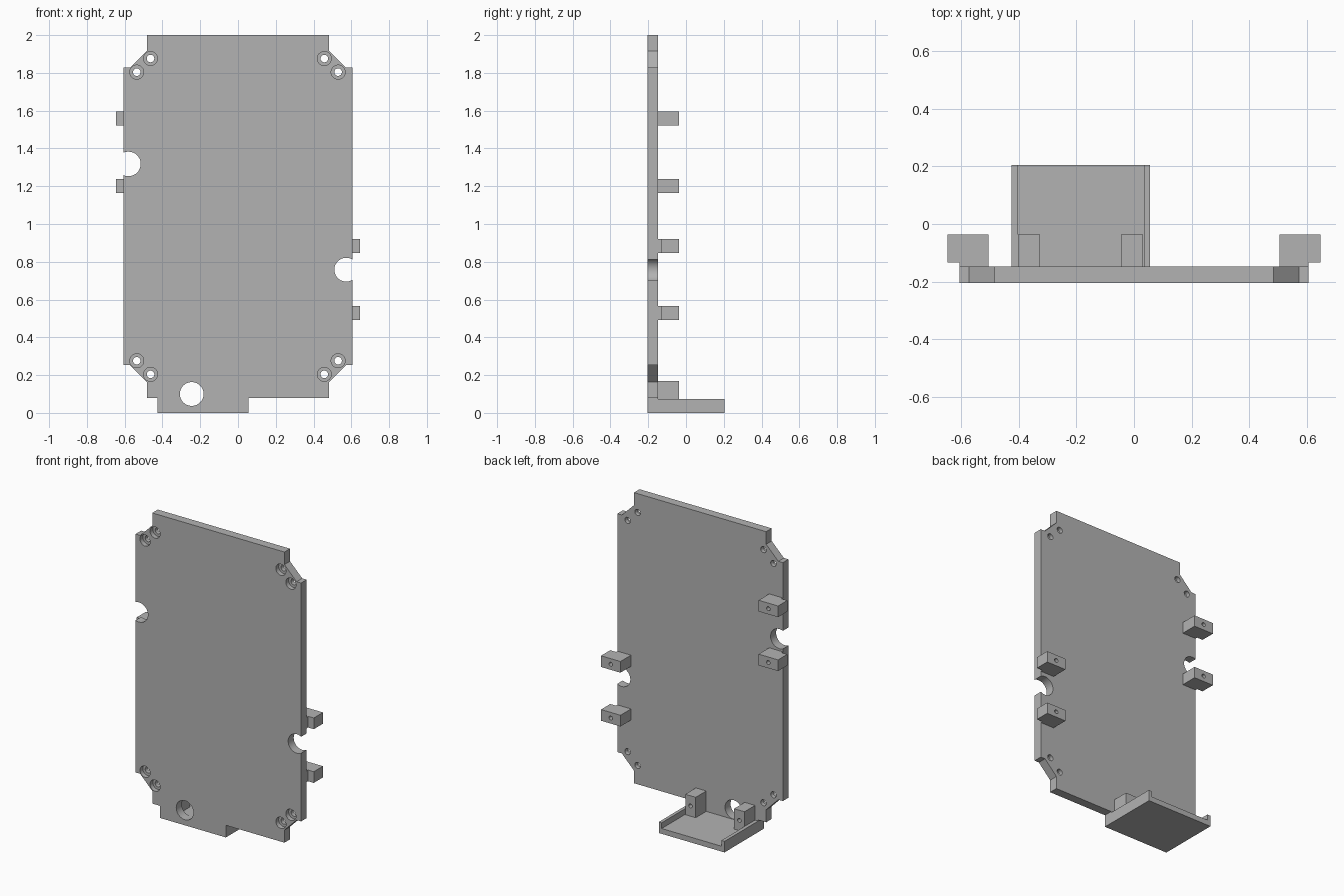
import bpy, bmesh, math
from mathutils import Matrix, Vector

cube = bpy.data.objects.get("Cube")
if cube:
    bpy.data.objects.remove(cube, do_unlink=True)

grey = bpy.data.materials.new("light grey plastic")
grey.use_nodes = True
grey.diffuse_color = (0.45, 0.45, 0.45, 1)
grey.node_tree.nodes["Principled BSDF"].inputs["Base Color"].default_value = (0.45, 0.45, 0.45, 1)

FRONT, BACK = -0.205, -0.147


def finish(name, bm):
    bmesh.ops.recalc_face_normals(bm, faces=bm.faces)
    mesh = bpy.data.meshes.new(name)
    bm.to_mesh(mesh)
    bm.free()
    obj = bpy.data.objects.new(name, mesh)
    bpy.context.collection.objects.link(obj)
    mesh.materials.append(grey)
    return obj


def prism(name, points, axis, start, end):
    """Extrude a closed outline along y (outline in x, z) or z (outline in x, y)."""
    bm = bmesh.new()
    verts = [bm.verts.new((a, start, b) if axis == "y" else (a, b, start)) for a, b in points]
    face = bm.faces.new(verts)
    grown = bmesh.ops.extrude_face_region(bm, geom=[face])["geom"]
    shift = Vector((0, end - start, 0)) if axis == "y" else Vector((0, 0, end - start))
    bmesh.ops.translate(bm, vec=shift, verts=[v for v in grown if isinstance(v, bmesh.types.BMVert)])
    return finish(name, bm)


def drill(obj, holes):
    """Cut round holes running along y: (x, z, radius, y start, y end)."""
    for x, z, radius, start, end in holes:
        bm = bmesh.new()
        place = Matrix.Translation((x, (start + end) / 2, z)) @ Matrix.Rotation(math.pi / 2, 4, "X")
        bmesh.ops.create_cone(bm, cap_ends=True, segments=40, radius1=radius, radius2=radius,
                              depth=end - start, matrix=place)
        cutter = finish("hole_cutter", bm)
        cutter.hide_render = True
        mod = obj.modifiers.new("hole", "BOOLEAN")
        mod.operation, mod.solver, mod.object = "DIFFERENCE", "EXACT", cutter
        bpy.ops.object.select_all(action="DESELECT")
        bpy.context.view_layer.objects.active = obj
        obj.select_set(True)
        bpy.ops.object.modifier_apply(modifier=mod.name)
        bpy.data.objects.remove(cutter, do_unlink=True)
    bpy.ops.object.shade_smooth_by_angle(angle=math.radians(30))


# Main plate with stepped, chamfered corners and a lower tab
top_corner = [(0.605, 1.828), (0.572, 1.828), (0.483, 1.917), (0.483, 2)]
low_corner = [(0.483, 0.08), (0.483, 0.163), (0.572, 0.253), (0.605, 0.253)]
outline = (low_corner + top_corner
           + [(-x, z) for x, z in reversed(low_corner + top_corner)]
           + [(-0.425, 0.08), (-0.425, 0), (0.055, 0), (0.055, 0.08)])
plate = prism("back_plate", outline, "y", FRONT, BACK)

# Edge notches, cable hole and counterbored corner screw holes
through = (FRONT - 0.1, BACK + 0.1)
holes = [(-0.58, 1.318, 0.065, *through), (0.573, 0.758, 0.063, *through),
         (-0.245, 0.1, 0.063, *through)]
for side in (-1, 1):
    for dx, dz in ((0.46, 0.836), (0.533, 0.764)):
        for up in (-1, 1):
            x, z = side * dx - 0.003, 1.04 + up * dz
            holes += [(x, z, 0.02, *through), (x, z, 0.037, FRONT - 0.1, FRONT + 0.03)]
drill(plate, holes)

# Side lugs, stepped to clear the plate edge, with a blind screw hole
for side, label, heights in ((1, "left", (0.528, 0.883)), (-1, "right", (1.202, 1.558))):
    for i, z in enumerate(heights):
        section = [(0.505, BACK), (0.605, BACK), (0.605, -0.133),
                   (0.647, -0.133), (0.647, -0.037), (0.505, -0.037)]
        lug = prism(f"{label}_lug_{i + 1}", [(side * x, y) for x, y in section],
                    "z", z - 0.037, z + 0.037)
        drill(lug, [(side * 0.576, z, 0.013, -0.11, 0)])

# Bottom tray: floor between two raised side walls, open at the back
tray = [(-0.425, 0), (0.055, 0), (0.055, 0.073), (0.034, 0.073),
        (0.034, 0.035), (-0.402, 0.035), (-0.402, 0.073), (-0.425, 0.073)]
prism("bottom_tray", tray, "y", BACK, 0.205)

# Two screw posts standing in the tray against the plate
for label, x in (("right", -0.364), ("left", -0.007)):
    w = 0.038
    post = prism(f"{label}_tray_post",
                 [(x - w, 0.035), (x + w, 0.035), (x + w, 0.17), (x - w, 0.17)],
                 "y", BACK, -0.037)
    drill(post, [(x, 0.103, 0.013, -0.11, 0)])
